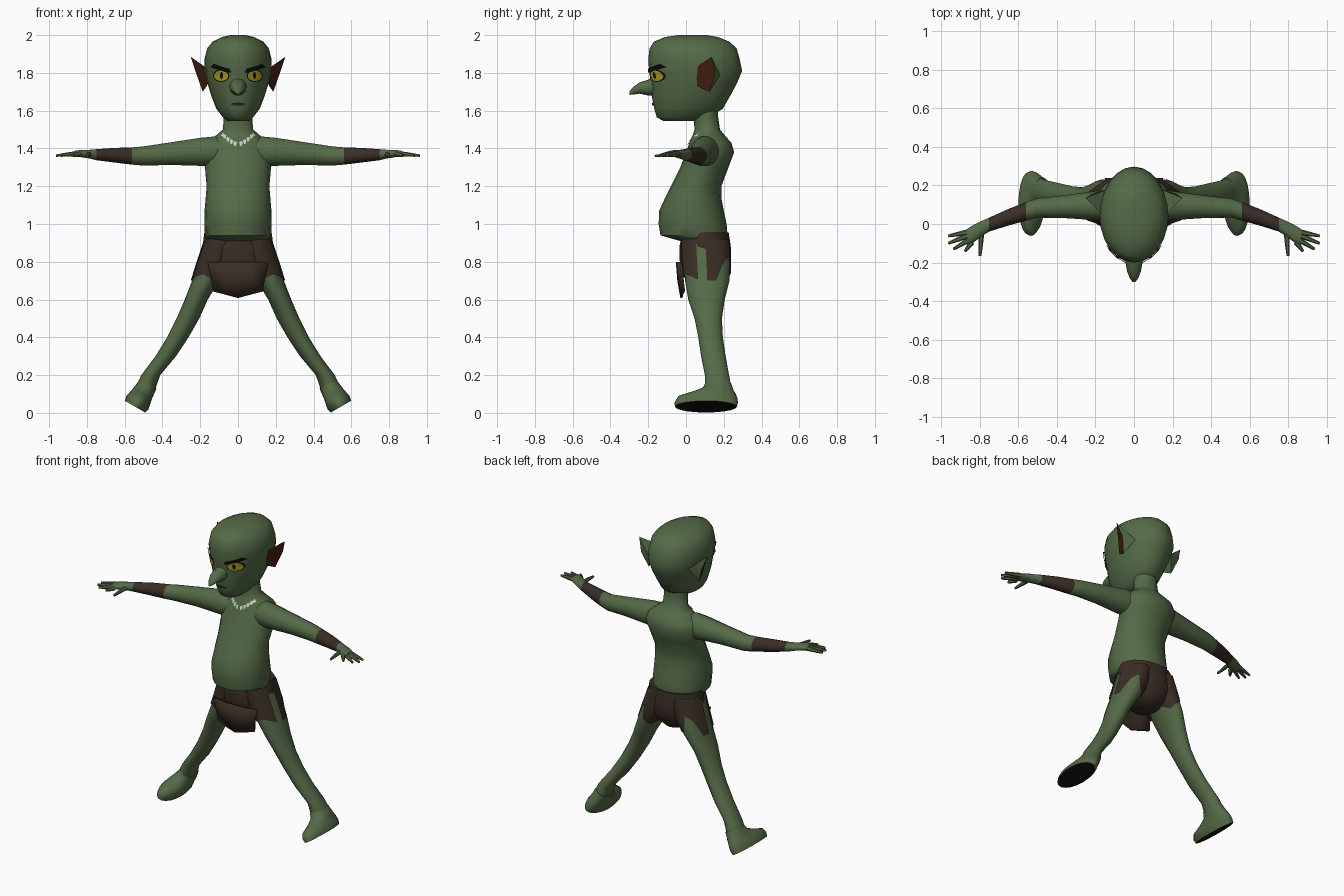
import bpy, bmesh, math
from mathutils import Vector, Matrix
from mathutils.bvhtree import BVHTree

if "Cube" in bpy.data.objects:
    bpy.data.objects.remove(bpy.data.objects["Cube"], do_unlink=True)


def material(name, rgb):
    m = bpy.data.materials.new(name)
    m.use_nodes = True
    m.diffuse_color = (*rgb, 1)
    bsdf = m.node_tree.nodes["Principled BSDF"]
    bsdf.inputs["Base Color"].default_value = (*rgb, 1)
    bsdf.inputs["Roughness"].default_value = 0.8
    return m


SKIN = material("green skin", (0.09, 0.145, 0.063))
CLOTH = material("brown cloth", (0.042, 0.027, 0.019))
EAR = material("ear brown", (0.065, 0.016, 0.006))
YELLOW = material("eye yellow", (0.45, 0.36, 0.01))
BLACK = material("black", (0.004, 0.004, 0.004))
TOOTH = material("tooth white", (0.55, 0.65, 0.58))
LIP = material("dark lip", (0.03, 0.012, 0.01))


def build(name, bm, mats, mirror=False, paint=None, angle=50, thick=0):
    """Turn a bmesh into a shaded object, optionally mirrored across x."""
    bmesh.ops.recalc_face_normals(bm, faces=bm.faces)
    if paint:
        for f in bm.faces:
            f.material_index = paint(f.calc_center_median(), f.normal)
    me = bpy.data.meshes.new(name)
    bm.to_mesh(me)
    bm.free()
    ob = bpy.data.objects.new(name, me)
    bpy.context.collection.objects.link(ob)
    for m in mats:
        me.materials.append(m)
    if thick:
        ob.modifiers.new("thickness", "SOLIDIFY").thickness = thick
    if mirror:
        ob.modifiers.new("mirror", "MIRROR").use_clip = False
    bpy.ops.object.select_all(action="DESELECT")
    ob.select_set(True)
    bpy.context.view_layer.objects.active = ob
    bpy.ops.object.shade_smooth_by_angle(angle=math.radians(angle))
    return ob


def loft(name, rings, mats, closed=True, **kw):
    """Skin a list of equal rings; closed rings get end caps."""
    bm = bmesh.new()
    rows = [[bm.verts.new(p) for p in r] for r in rings]
    n = len(rows[0])
    for a, b in zip(rows, rows[1:]):
        for i in range(n if closed else n - 1):
            j = (i + 1) % n
            bm.faces.new((a[i], a[j], b[j], b[i]))
    if closed:
        bm.faces.new(rows[0])
        bm.faces.new(rows[-1])
    return build(name, bm, mats, **kw)


def oval(c, a, b, n=20):
    c, a, b = Vector(c), Vector(a), Vector(b)
    return [c + a * math.cos(t) + b * math.sin(t)
            for t in (2 * math.pi * i / n for i in range(n))]


def level(z, yf, yb, hw, cx=0, n=20):
    """Horizontal ring from its front, back and half width."""
    return oval((cx, (yf + yb) / 2, z), (hw, 0, 0), (0, (yb - yf) / 2, 0), n)


def tube(name, p, q, r0, r1, mat, **kw):
    p, q = Vector(p), Vector(q)
    d = (q - p).normalized()
    side = d.cross(Vector((0, 0, 1))).normalized()
    up = side.cross(d)
    rings = [oval(p.lerp(q, t), side * r, up * r, 6)
             for t, r in ((0, r0), (0.6, (r0 + r1) / 2), (1, r1))]
    return loft(name, rings, [mat], mirror=True, **kw)


# Torso with overhanging belly
torso = loft("torso", [level(*r) for r in (
    (0.91, -0.03, 0.21, 0.16), (0.94, -0.135, 0.22, 0.176), (1.0, -0.145, 0.215, 0.178),
    (1.07, -0.142, 0.2, 0.177), (1.14, -0.11, 0.187, 0.171), (1.2, -0.08, 0.187, 0.166),
    (1.3, -0.03, 0.225, 0.175), (1.38, 0.0, 0.255, 0.19), (1.43, 0.018, 0.24, 0.17),
    (1.47, 0.035, 0.205, 0.115), (1.5, 0.045, 0.18, 0.08), (1.57, 0.04, 0.17, 0.075),
    (1.62, 0.03, 0.17, 0.075))], [SKIN])

# Head
head = loft("head", [level(*r, n=24) for r in (
    (1.545, -0.12, 0.05, 0.055), (1.565, -0.155, 0.12, 0.08), (1.61, -0.168, 0.195, 0.115),
    (1.68, -0.182, 0.235, 0.142), (1.75, -0.187, 0.272, 0.163), (1.81, -0.195, 0.297, 0.175),
    (1.87, -0.2, 0.285, 0.178), (1.93, -0.193, 0.268, 0.163), (1.965, -0.17, 0.23, 0.135),
    (1.99, -0.11, 0.17, 0.085), (2.0, -0.04, 0.11, 0.04))], [SKIN])

# Hooked nose
loft("nose", [oval((0, y, z), (rx, 0, 0), (0, 0, rz), 12) for y, z, rx, rz in (
    (-0.14, 1.735, 0.045, 0.055), (-0.2, 1.722, 0.044, 0.042), (-0.245, 1.72, 0.036, 0.03),
    (-0.28, 1.705, 0.022, 0.02), (-0.3, 1.693, 0.008, 0.009))], [SKIN])

# Ears: dished front over a tapering back
bm = bmesh.new()
rim = [bm.verts.new(p) for p in (
    (0.165, 0.05, 1.825), (0.25, 0.135, 1.885), (0.222, 0.155, 1.8),
    (0.187, 0.125, 1.7), (0.165, 0.06, 1.73))]
root = bm.verts.new((0.14, 0.18, 1.79))
bm.faces.new(rim)
for i in range(5):
    bm.faces.new((rim[i], rim[(i + 1) % 5], root))
build("ear", bm, [SKIN, EAR], mirror=True, angle=30,
      paint=lambda c, n: 1 if n.y < -0.2 and n.x > 0.2 else 0)


def tree(ob):
    return BVHTree.FromPolygons([v.co for v in ob.data.vertices],
                                [p.vertices for p in ob.data.polygons])


def decal(name, surface, points, lift, mat, mirror=True):
    """Thin painted patch laid on the front of a surface, given in x and z."""
    bm = bmesh.new()
    mid = (sum(p[0] for p in points) / len(points), sum(p[1] for p in points) / len(points))
    verts = []
    for x, z in [mid] + list(points):
        hit, normal, _, _ = surface.ray_cast(Vector((x, -1, z)), Vector((0, 1, 0)))
        if hit is None:
            hit, normal, _, _ = surface.find_nearest(Vector((x, 0, z)))
        verts.append(bm.verts.new(hit + Vector((0, -lift, 0)) + normal * lift * 0.3))
    ring = verts[1:]
    for i in range(len(ring)):
        bm.faces.new((verts[0], ring[i], ring[(i + 1) % len(ring)]))
    return build(name, bm, [mat], mirror=mirror)


def disc(x, z, rx, rz, n=16):
    return [(p.x, p.z) for p in oval((x, 0, z), (rx, 0, 0), (0, 0, rz), n)]


# Face details
face = tree(head)
decal("eye_outline", face, disc(0.088, 1.786, 0.043, 0.034), 0.004, BLACK)
decal("eye", face, disc(0.088, 1.785, 0.037, 0.028), 0.006, YELLOW)
decal("pupil", face, disc(0.086, 1.787, 0.008, 0.02, 8), 0.008, BLACK)
decal("brow", face, [(0.035, 1.803), (0.045, 1.822), (0.09, 1.835), (0.125, 1.848),
                     (0.142, 1.83), (0.1, 1.815), (0.06, 1.803)], 0.01, BLACK)
decal("mouth", face, disc(0, 1.635, 0.038, 0.008, 12), 0.005, LIP, mirror=False)

# Tooth necklace
chest = tree(torso)
for i, (x, z) in enumerate(((0.015, 1.425), (0.035, 1.435), (0.053, 1.448),
                            (0.07, 1.462), (0.085, 1.475))):
    decal(f"necklace_tooth_{i + 1}", chest,
          [(x - 0.009, z + 0.009), (x + 0.009, z + 0.013), (x + 0.007, z - 0.008),
           (x - 0.004, z - 0.013)], 0.005, TOOTH)

# Arms with cloth wristbands
loft("arm", [oval((x, y, z), (0, ry, 0), (0, 0, rz), 14) for x, y, z, ry, rz in (
    (0.06, 0.11, 1.385, 0.075, 0.07), (0.13, 0.1, 1.383, 0.08, 0.082),
    (0.2, 0.095, 1.382, 0.075, 0.076), (0.35, 0.09, 1.373, 0.06, 0.062),
    (0.5, 0.083, 1.36, 0.05, 0.052), (0.56, 0.065, 1.36, 0.048, 0.047),
    (0.65, 0.035, 1.364, 0.043, 0.04), (0.75, -0.003, 1.367, 0.036, 0.03),
    (0.79, -0.025, 1.37, 0.04, 0.023), (0.83, -0.05, 1.373, 0.045, 0.02),
    (0.865, -0.068, 1.372, 0.042, 0.016))], [SKIN, CLOTH], mirror=True,
    paint=lambda c, n: 1 if 0.56 < c.x < 0.75 and abs(n.x) < 0.9 else 0)

# Fingers and thumb
for name, start, end in (
        ("index_finger", (0.84, -0.095, 1.37), (0.875, -0.142, 1.362)),
        ("middle_finger", (0.85, -0.08, 1.372), (0.935, -0.13, 1.362)),
        ("ring_finger", (0.86, -0.06, 1.372), (0.962, -0.1, 1.362)),
        ("little_finger", (0.86, -0.042, 1.372), (0.962, -0.062, 1.362)),
        ("thumb", (0.79, -0.045, 1.368), (0.797, -0.165, 1.36))):
    tube(name, start, end, 0.015, 0.007, SKIN)

# Legs: height, inner, outer, front, back
LEG = ((0.92, 0.0, 0.172, -0.02, 0.222), (0.8, 0.03, 0.212, -0.015, 0.232),
       (0.7, 0.1, 0.243, -0.005, 0.23), (0.6, 0.16, 0.282, 0.012, 0.205),
       (0.5, 0.205, 0.325, 0.045, 0.19), (0.4, 0.262, 0.375, 0.065, 0.195),
       (0.3, 0.328, 0.437, 0.08, 0.21), (0.2, 0.412, 0.512, 0.1, 0.228),
       (0.12, 0.44, 0.55, 0.1, 0.242))


def leg_ring(z, grow=0.0, n=16):
    for a, b in zip(LEG, LEG[1:]):
        if z >= b[0]:
            t = (a[0] - z) / (a[0] - b[0])
            xi, xo, yf, yb = (p + (q - p) * t for p, q in zip(a[1:], b[1:]))
            break
    return level(z, yf - grow, yb + grow, (xo - xi) / 2 + grow, (xi + xo) / 2, n)


loft("leg", [leg_ring(r[0]) for r in LEG], [SKIN], mirror=True)

# Feet stand square to the splayed legs, with black soles
tilt = Matrix.Translation((0.545, 0, 0.033)) @ Matrix.Rotation(math.radians(-30), 4, "Y")
loft("foot", [[tilt @ p for p in level(*r)] for r in (
    (0.0, -0.058, 0.27, 0.062), (0.025, -0.062, 0.275, 0.068), (0.055, -0.045, 0.272, 0.062),
    (0.08, 0.03, 0.262, 0.057), (0.105, 0.085, 0.25, 0.054), (0.14, 0.1, 0.24, 0.05))],
    [SKIN, BLACK], mirror=True,
    paint=lambda c, n: 1 if n.dot(Vector((0.5, 0, -0.87))) > 0.95 else 0)

# Loincloth: hips, ragged leg wraps and front flap
loft("loincloth_hips", [level(*r) for r in (
    (0.955, -0.02, 0.226, 0.178), (0.88, -0.035, 0.237, 0.188), (0.8, -0.033, 0.238, 0.19),
    (0.74, -0.02, 0.21, 0.13), (0.7, 0.02, 0.17, 0.07))], [CLOTH])
hem = (0.7, 0.7, 0.8, 0.83, 0.74, 0.72, 0.7, 0.72,
       0.72, 0.72, 0.7, 0.71, 0.72, 0.735, 0.725, 0.705)
wrap = [[leg_ring(0.92 + (z - 0.92) * t, 0.007)[i] for i, z in enumerate(hem)]
        for t in (0, 0.3, 0.6, 0.8, 1)]
loft("loincloth_leg_wrap", wrap, [CLOTH], closed=False, mirror=True)
loft("loincloth_flap", [[Vector(p) for p in row] for row in (
    ((-0.16, -0.02, 0.8), (-0.08, -0.038, 0.8), (0, -0.042, 0.8), (0.08, -0.038, 0.8), (0.16, -0.02, 0.8)),
    ((-0.14, -0.014, 0.72), (-0.07, -0.03, 0.71), (0, -0.034, 0.7), (0.07, -0.03, 0.71), (0.14, -0.014, 0.72)),
    ((-0.13, -0.005, 0.645), (-0.065, -0.015, 0.628), (0, -0.018, 0.61), (0.065, -0.015, 0.628), (0.13, -0.005, 0.645)))],
    [CLOTH], closed=False, thick=0.012)
